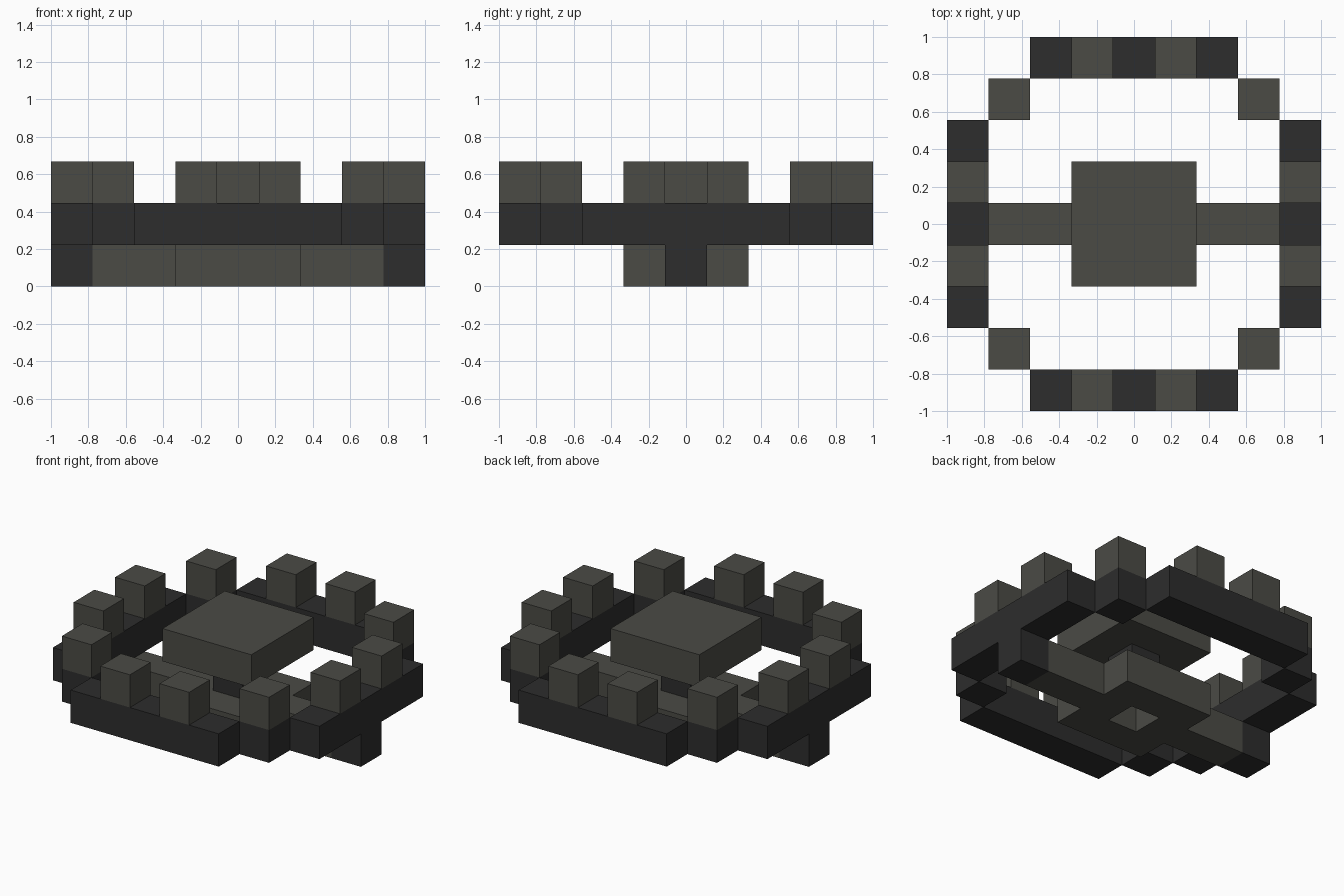
import bpy
import bmesh
from mathutils import Matrix, Vector

cube = bpy.data.objects.get("Cube")
if cube:
    bpy.data.objects.remove(cube, do_unlink=True)

U = 2 / 9  # one block


def material(name, rgb):
    m = bpy.data.materials.new(name)
    m.use_nodes = True
    m.diffuse_color = (*rgb, 1)
    m.node_tree.nodes["Principled BSDF"].inputs["Base Color"].default_value = (*rgb, 1)
    return m


LIGHT = material("warm grey", (0.070, 0.070, 0.060))
DARK = material("charcoal", (0.026, 0.026, 0.026))


def blocks(name, mat, boxes):
    """One object from boxes given as (centre, size) in block units."""
    bm = bmesh.new()
    for centre, size in boxes:
        mtx = Matrix.Translation(Vector(centre) * U) @ Matrix.Diagonal((*(Vector(size) * U), 1))
        bmesh.ops.create_cube(bm, size=1, matrix=mtx)
    mesh = bpy.data.meshes.new(name)
    bm.to_mesh(mesh)
    bm.free()
    mesh.materials.append(mat)
    obj = bpy.data.objects.new(name, mesh)
    bpy.context.collection.objects.link(obj)
    return obj


S = (-1, 1)

# Base: two spokes and two side bars around an open centre
blocks("base_spokes", LIGHT, [((2 * s, 0, 0.5), (3, 1, 1)) for s in S])
blocks("base_side_bars", LIGHT, [((0, s, 0.5), (3, 1, 1)) for s in S])
blocks("spoke_ends", DARK, [((4 * s, 0, 0.5), (1, 1, 1)) for s in S])

# Hub: dark post carrying a square cap
blocks("hub_post", DARK, [((0, 0, 1.5), (1, 1, 1))])
blocks("hub_cap", LIGHT, [((0, 0, 2.5), (3, 3, 1))])

# Ring: four straight bars and four corner blocks
blocks("ring_front_back", DARK, [((0, 4 * s, 1.5), (5, 1, 1)) for s in S])
blocks("ring_left_right", DARK, [((4 * s, 0, 1.5), (1, 5, 1)) for s in S])
blocks("ring_corners", DARK, [((3 * a, 3 * b, 1.5), (1, 1, 1)) for a in S for b in S])

# Teeth standing on the ring
blocks("ring_teeth", LIGHT, [((x * a, y * b, 2.5), (1, 1, 1))
                             for x, y in ((1, 4), (4, 1), (3, 3)) for a in S for b in S])
